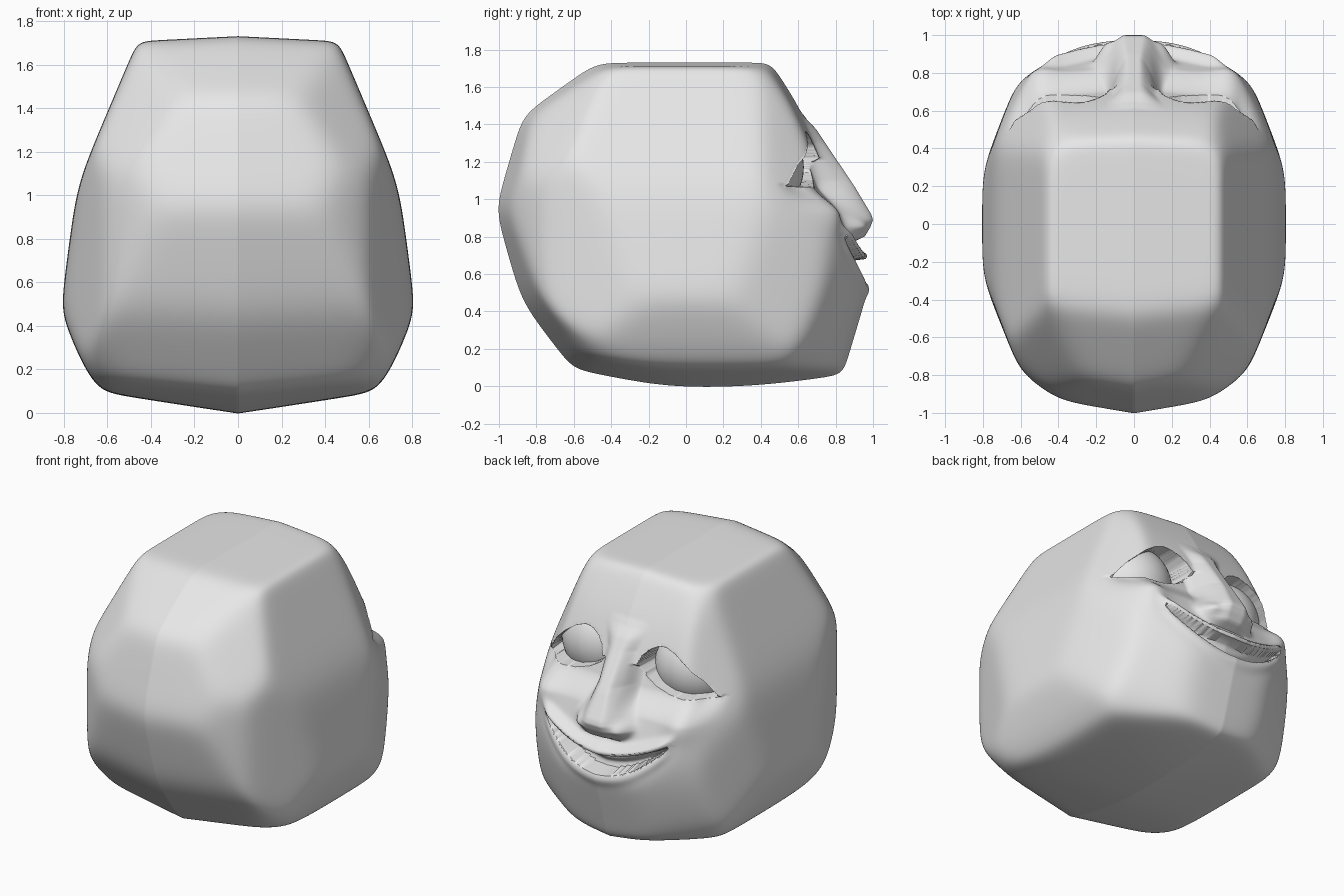
import bpy, bmesh, math
from mathutils import Vector

if "Cube" in bpy.data.objects:
    bpy.data.objects.remove(bpy.data.objects["Cube"])

grey = bpy.data.materials.new("plain_grey")
grey.use_nodes = True
grey.diffuse_color = (0.8, 0.8, 0.8, 1)
grey.node_tree.nodes["Principled BSDF"].inputs["Base Color"].default_value = (0.8, 0.8, 0.8, 1)

CENTRE = Vector((0, 0, 0.85))
SHARPNESS = 40
CUTS = 139
SNAP = .008


def step(v, a, b):
    t = min(1, max(0, (v - a) / (b - a)))
    return t * t * (3 - 2 * t)


def bump(dx, dz, rx, rz):
    return math.exp(-(dx / rx) ** 2 - (dz / rz) ** 2)


def interp(v, pts):
    if v <= pts[0][0]:
        return pts[0][1]
    for (a, fa), (b, fb) in zip(pts, pts[1:]):
        if v <= b:
            return fa + (fb - fa) * (v - a) / (b - a)
    return pts[-1][1]


# Facets of the skull, one half: point on facet, outward direction
facets = [
    ((0, 0, 1.73), (.05, 0, 1)),             # crown
    ((.55, 0, 1.5), (.92, 0, .39)),          # upper side
    ((.76, 0, .9), (1, 0, .13)),             # side
    ((.77, 0, .35), (1, 0, -.4)),            # jaw side
    ((.70, 0, .17), (.75, 0, -.66)),         # jaw edge
    ((0, 0, -.008), (.16, 0, -1)),           # underside
    ((0, -.69, 1.58), (.1, -.58, .81)),      # back of crown
    ((0, -.96, 1.15), (.16, -.96, .28)),     # upper back
    ((0, -.95, .7), (.16, -.96, -.27)),      # lower back
    ((0, -.75, .28), (.15, -.79, -.61)),     # nape
    ((0, -.4, .05), (.12, -.2, -.98)),       # rear underside
    ((.67, -.62, .8), (.93, -.37, 0)),       # rear side
    ((.53, -.84, .85), (.61, -.79, 0)),      # rear corner
    ((.46, -.72, 1.35), (.6, -.6, .5)),      # upper rear corner
    ((.58, -.58, .19), (.6, -.5, -.62)),     # lower rear corner
    ((.43, .42, 1.69), (.5, .5, .7)),        # crown corner
    ((.71, .53, .7), (.93, .36, 0)),         # cheek side
    ((.56, .51, 1.3), (.8, .55, .35)),       # temple
    ((0, .56, 1.57), (.06, .83, .55)),       # forehead
    ((0, .9, .75), (.08, .94, .35)),         # face
    ((.57, .79, .85), (.54, .84, .03)),      # cheek corner
    ((.54, .79, .5), (.54, .84, -.25)),      # jaw corner
    ((0, .91, .3), (.08, .958, -.287)),      # chin
    ((.56, .64, .14), (.5, .6, -.62)),       # lower jaw corner
    ((0, .7, .04), (.1, .15, -1)),           # under chin
]
planes = []
for point, normal in facets:
    n = Vector(normal)
    planes.append(n / n.dot(Vector(point) - CENTRE))

# Feature outlines, measured out from the middle of the face
nose_profile = [(.755, .86), (.80, .955), (.85, .985), (.89, 1.0), (.92, .99),
                (1.07, .90), (1.3, .745), (1.43, .66)]
nose_width = [(.76, .18), (.85, .23), (.95, .2), (1.1, .13), (1.3, .12), (1.43, .17)]
brow_line = [(.13, 1.22), (.16, 1.29), (.2, 1.33), (.25, 1.355), (.3, 1.36), (.37, 1.335),
             (.45, 1.28), (.55, 1.185), (.63, 1.08)]
lid_line = [(.13, 1.2), (.18, 1.14), (.25, 1.1), (.35, 1.07), (.45, 1.06), (.63, 1.07)]


def brow(x):
    return interp(x, brow_line)


def lid(x):
    return interp(x, lid_line)


def upper_lip(x):
    return .68 + .62 * x * x


def lower_lip(x):
    return .545 + 1.16 * x * x


def snap(x, z):
    """Pull a point near a feature outline onto it, for clean edges."""
    for curve, inner, outer in ((brow, .12, .64), (lid, .12, .64),
                                (upper_lip, 0, .5), (lower_lip, 0, .5)):
        if inner <= x <= outer and abs(z - curve(x)) < SNAP:
            return curve(x)
    return z


def between(z, low, high):
    return low + .0005 < z < high - .0005


def carve(x, y, z):
    """Depth of the face after sockets, mouth and nose are shaped."""
    front = step(y, .3, .5)
    # cheekbones and the hollow below each brow
    y += .035 * front * bump(x - .52, z - .93, .11, .1)
    if between(z, 0, brow(x)):
        y -= .07 * front * step(z, .92, 1.08) * step(x, .08, .16) * (1 - step(x, .55, .68))
    # eye openings
    if .13 < x < .63 and between(z, lid(x), brow(x)):
        y = min(y, .43)
    # smiling mouth with lips and a row of teeth
    top, bottom = upper_lip(x), lower_lip(x)
    span = 1 - step(x, .4, .52)
    y += front * span * (.05 * bump(0, z - top - .02, 1, .035)
                         + .015 * bump(0, z - bottom + .03, 1, .04))
    if x < .5 and y > .4 and between(z, bottom, top):
        middle = (top + bottom) / 2
        teeth = step(z, middle - .025, middle + .025)
        y -= (.12 - .05 * teeth) * (1 - .6 * step(x, .3, .5))
    # nose bridge, tip and nostril wings
    if .74 < z < 1.5 and y > .3:
        w = interp(z, nose_width)
        amount = (1 - step(x, .2 * w, w)) * step(z, .745, .775) * (1 - step(z, 1.36, 1.48))
        y += max(0, interp(z, nose_profile) - y) * amount
        y += .05 * bump(x - .16, z - .86, .05, .05)
    return min(y, 1.0)


def finish(bm, name):
    mesh = bpy.data.meshes.new(name)
    bm.to_mesh(mesh)
    bm.free()
    mesh.materials.append(grey)
    obj = bpy.data.objects.new(name, mesh)
    bpy.context.collection.objects.link(obj)
    bpy.ops.object.select_all(action="DESELECT")
    obj.select_set(True)
    bpy.context.view_layer.objects.active = obj
    bpy.ops.object.shade_smooth_by_angle(angle=math.radians(50))


# Head: a fine cube pushed out to the softened facets, then carved
bm = bmesh.new()
bmesh.ops.create_cube(bm, size=2)
bmesh.ops.subdivide_edges(bm, edges=bm.edges[:], cuts=CUTS, use_grid_fill=True)
for v in bm.verts:
    d = Vector([math.tan(c * math.pi / 4) for c in v.co]).normalized()
    half = Vector((abs(d.x), d.y, d.z))
    reach = [n.dot(half) for n in planes]
    top = max(reach)
    total = sum((r / top) ** SHARPNESS for r in reach if r > .7 * top)
    v.co = CENTRE + d / (top * total ** (1 / SHARPNESS))
    if v.co.y > .3:
        x = abs(v.co.x)
        v.co.z = snap(x, v.co.z)
        v.co.y = carve(x, v.co.y, v.co.z)
finish(bm, "head")

# Eyeballs set into the sockets
for side, name in ((1, "left_eyeball"), (-1, "right_eyeball")):
    bm = bmesh.new()
    bmesh.ops.create_uvsphere(bm, u_segments=48, v_segments=24, radius=.27)
    bmesh.ops.translate(bm, verts=bm.verts[:], vec=(side * .35, .36, 1.17))
    finish(bm, name)
